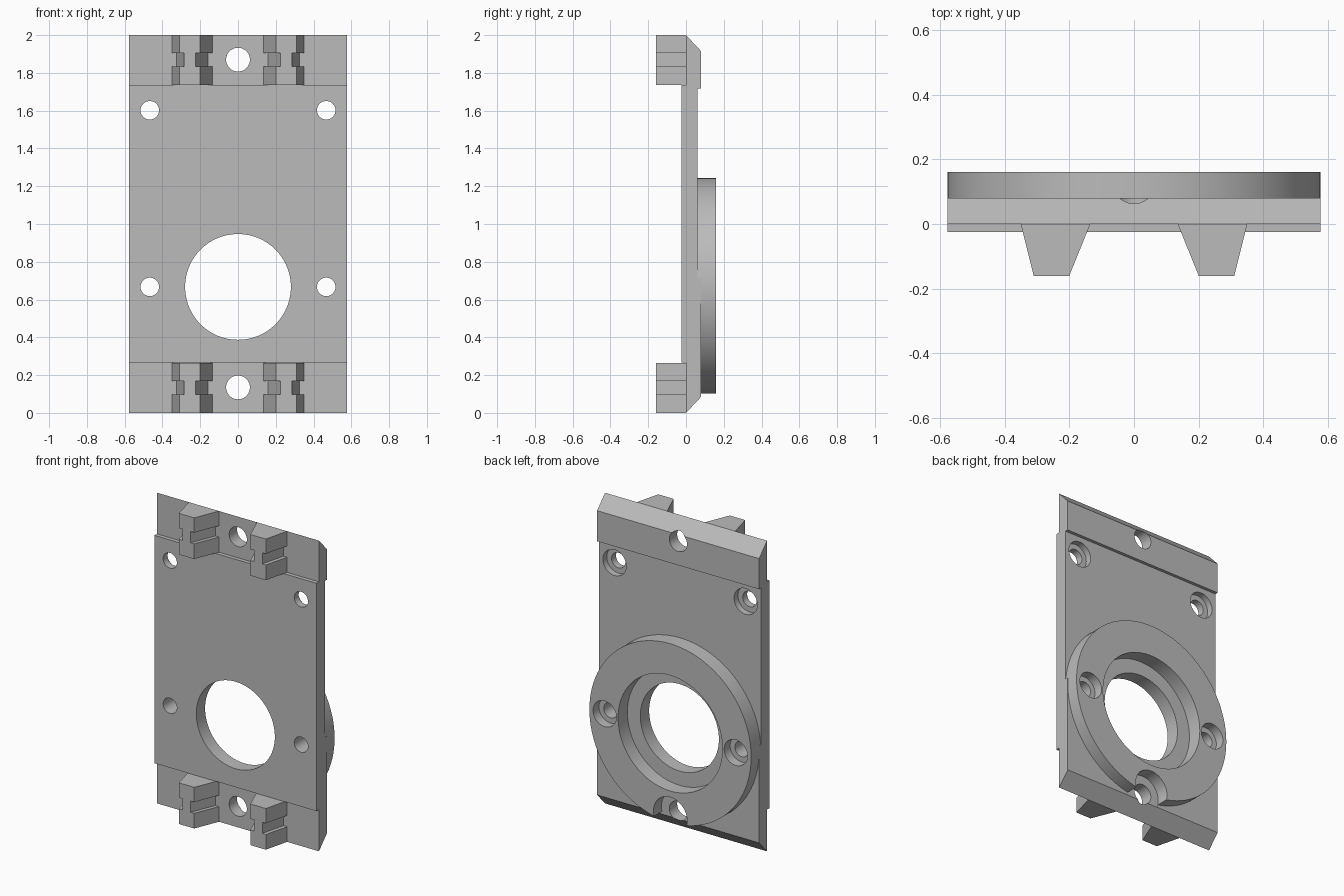
import bpy, bmesh, math
from mathutils import Matrix, Vector

cube = bpy.data.objects.get("Cube")
if cube:
    bpy.data.objects.remove(cube, do_unlink=True)

grey = bpy.data.materials.new("plain grey")
grey.use_nodes = True
grey.diffuse_color = (0.5, 0.5, 0.5, 1)
grey.node_tree.nodes["Principled BSDF"].inputs["Base Color"].default_value = (0.5, 0.5, 0.5, 1)

HALF = 0.577      # half width of the plate
BORE_Z = 0.667    # height of the main bore


def finish(name, bm):
    bmesh.ops.recalc_face_normals(bm, faces=bm.faces)
    mesh = bpy.data.meshes.new(name)
    bm.to_mesh(mesh)
    bm.free()
    mesh.materials.append(grey)
    ob = bpy.data.objects.new(name, mesh)
    bpy.context.collection.objects.link(ob)
    return ob


def prism(bm, points, shift):
    """Extrude a closed outline along a vector."""
    face = bm.faces.new([bm.verts.new(p) for p in points])
    new = bmesh.ops.extrude_face_region(bm, geom=[face])["geom"]
    verts = [v for v in new if isinstance(v, bmesh.types.BMVert)]
    bmesh.ops.translate(bm, verts=verts, vec=Vector(shift))


def disc(name, x, z, radius, y0, y1, sides=48):
    """Cylinder lying along y."""
    bm = bmesh.new()
    place = Matrix.Translation((x, (y0 + y1) / 2, z)) @ Matrix.Rotation(math.pi / 2, 4, "X")
    bmesh.ops.create_cone(bm, cap_ends=True, segments=sides, radius1=radius,
                          radius2=radius, depth=y1 - y0, matrix=place)
    return finish(name, bm)


def combine(target, tool, operation):
    mod = target.modifiers.new("combine", "BOOLEAN")
    mod.operation = operation
    mod.solver = "EXACT"
    mod.object = tool
    bpy.context.view_layer.objects.active = target
    bpy.ops.object.modifier_apply(modifier=mod.name)
    bpy.data.objects.remove(tool, do_unlink=True)


# Plate: side profile (y, z) with chamfered ends and shallow steps
profile = [(0, 0), (0.08, 0.085), (0.08, 0.71), (0.06, 0.71), (0.06, 1.718),
           (0.08, 1.718), (0.08, 1.915), (0, 2), (0, 1.735), (-0.025, 1.735),
           (-0.025, 0.268), (0, 0.268)]
bm = bmesh.new()
prism(bm, [(-HALF, y, z) for y, z in profile], (2 * HALF, 0, 0))
plate = finish("mounting_plate", bm)

# Round flange on the back
combine(plate, disc("flange", 0, BORE_Z, HALF - 0.001, 0.03, 0.16, 128), "UNION")

# Stepped main bore
combine(plate, disc("bore", 0, BORE_Z, 0.28, -0.2, 0.3, 96), "DIFFERENCE")
combine(plate, disc("bore_step", 0, BORE_Z, 0.372, 0.065, 0.3, 96), "DIFFERENCE")

# Four counterbored corner holes
for x in (-0.467, 0.467):
    for z, floor in ((BORE_Z, 0.1), (1.602, 0.02)):
        combine(plate, disc("hole", x, z, 0.049, -0.2, 0.3), "DIFFERENCE")
        combine(plate, disc("hole_step", x, z, 0.083, floor, 0.3), "DIFFERENCE")

# Centre holes at both ends, with clearance cut in the flange
for z in (0.135, 1.87):
    combine(plate, disc("end_hole", 0, z, 0.063, -0.2, 0.3), "DIFFERENCE")
combine(plate, disc("clearance", 0, 0.135, 0.12, 0.0795, 0.3), "DIFFERENCE")

plate.select_set(True)
bpy.context.view_layer.objects.active = plate
bpy.ops.object.shade_smooth_by_angle(angle=math.radians(30))

# Tapered lugs on the front, each with a groove across its sides
for end, base in (("lower", 0), ("upper", 1.735)):
    for side, s in (("left", 1), ("right", -1)):
        bm = bmesh.new()
        for z0, z1, inset in ((0, 0.098, 0), (0.098, 0.17, 0.025), (0.17, 0.265, 0)):
            outline = [(0.135 + inset, 0), (0.2 + inset, -0.16),
                       (0.31 - inset, -0.16), (0.35 - inset, 0)]
            prism(bm, [(s * x, y, base + z0) for x, y in outline], (0, 0, z1 - z0))
        finish(f"{end}_{side}_lug", bm)
